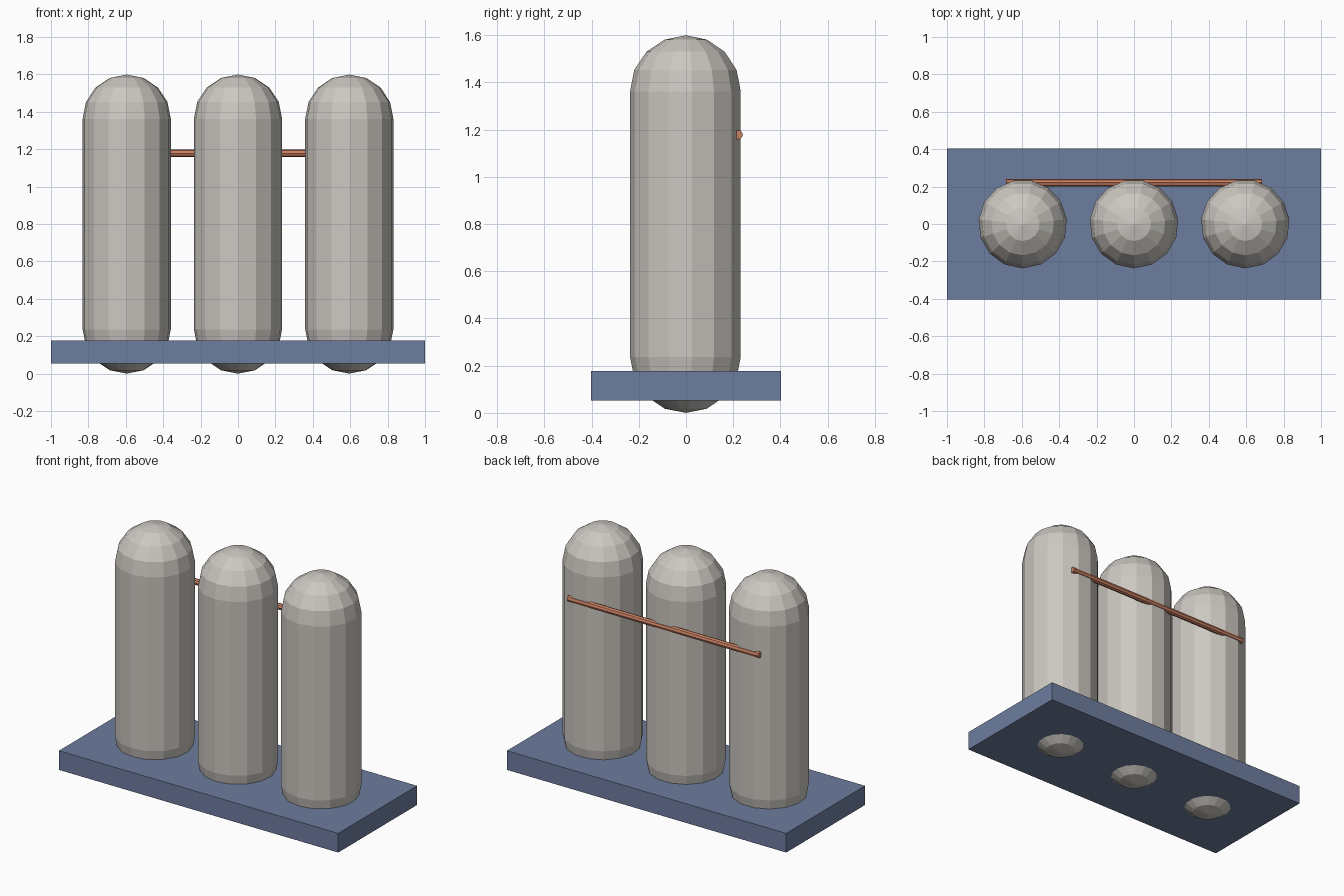
import bpy, bmesh
from math import sin, cos, pi
from mathutils import Matrix, Vector

cube = bpy.data.objects.get("Cube")
if cube:
    bpy.data.objects.remove(cube, do_unlink=True)


def material(name, rgb):
    mat = bpy.data.materials.new(name)
    mat.use_nodes = True
    mat.diffuse_color = (*rgb, 1)
    bsdf = next(n for n in mat.node_tree.nodes if n.type == 'BSDF_PRINCIPLED')
    bsdf.inputs["Base Color"].default_value = (*rgb, 1)
    return mat


def add_object(name, bm, mat, location):
    bmesh.ops.recalc_face_normals(bm, faces=bm.faces)
    mesh = bpy.data.meshes.new(name)
    bm.to_mesh(mesh)
    bm.free()
    mesh.materials.append(mat)
    obj = bpy.data.objects.new(name, mesh)
    obj.location = location
    bpy.context.collection.objects.link(obj)
    return obj


steel = material("warm grey steel", (0.60, 0.57, 0.53))
copper = material("copper", (0.58, 0.215, 0.122))
blue = material("slate blue", (0.155, 0.205, 0.345))

# Base slab
bm = bmesh.new()
bmesh.ops.create_cube(bm, size=1, matrix=Matrix.Diagonal((2, 0.806, 0.124, 1)))
add_object("base", bm, blue, (0, 0, 0.115))

# Round-ended tanks: a half outline spun around the upright axis
RADIUS, HEIGHT, SIDES, CAP_STEPS = 0.237, 1.599, 15, 4


def capsule():
    bm = bmesh.new()
    half = HEIGHT / 2 - RADIUS
    angles = [i * pi / 2 / CAP_STEPS for i in range(CAP_STEPS + 1)]
    outline = [(RADIUS * cos(a), half + RADIUS * sin(a)) for a in angles]
    outline = [(r, -z) for r, z in reversed(outline)] + outline
    verts = [bm.verts.new((0, -r, z)) for r, z in outline]
    edges = [bm.edges.new(pair) for pair in zip(verts, verts[1:])]
    bmesh.ops.spin(bm, geom=verts + edges, cent=(0, 0, 0), axis=(0, 0, 1),
                   angle=2 * pi, steps=SIDES)
    bmesh.ops.remove_doubles(bm, verts=bm.verts, dist=0.0005)
    return bm


for name, x in (("right_tank", -0.595), ("middle_tank", 0), ("left_tank", 0.595)):
    add_object(name, capsule(), steel, (x, 0, HEIGHT / 2))

# Thin pipe across the backs of the tanks
bm = bmesh.new()
bmesh.ops.create_cone(bm, cap_ends=True, segments=8, radius1=0.02, radius2=0.02,
                      depth=1.37, matrix=Matrix.Rotation(pi / 2, 4, 'Y'))
add_object("back_pipe", bm, copper, Vector((0, 0.221, 1.178)))
